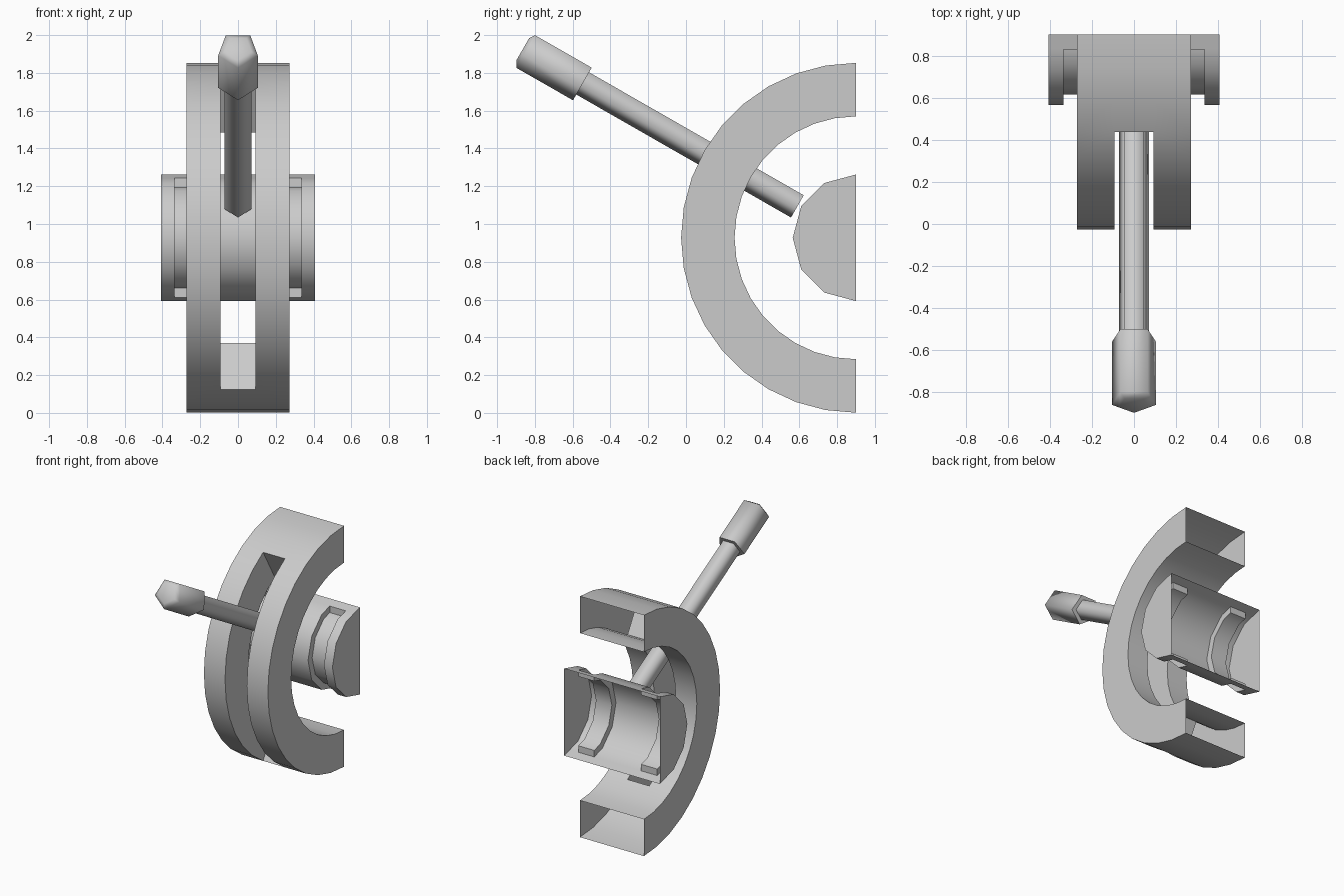
import bpy, bmesh
from math import sin, cos, radians
from mathutils import Vector

if "Cube" in bpy.data.objects:
    bpy.data.objects.remove(bpy.data.objects["Cube"])

CY, CZ = 0.90, 0.927          # shared axis of ring and hub (runs along x)


def finish(name, bm, angle):
    bmesh.ops.remove_doubles(bm, verts=bm.verts, dist=1e-4)
    bmesh.ops.recalc_face_normals(bm, faces=bm.faces)
    me = bpy.data.meshes.new(name)
    bm.to_mesh(me)
    bm.free()
    ob = bpy.data.objects.new(name, me)
    bpy.context.collection.objects.link(ob)
    bpy.ops.object.select_all(action='DESELECT')
    ob.select_set(True)
    bpy.context.view_layer.objects.active = ob
    bpy.ops.object.shade_smooth_by_angle(angle=radians(angle))
    return ob


def poly(bm, pts):
    bm.faces.new([bm.verts.new(p) for p in pts])


def strip(bm, a, b):
    """Quads between two paths with equal point counts."""
    for i in range(len(a) - 1):
        poly(bm, (a[i], a[i + 1], b[i + 1], b[i]))


def arc(x, r, a0, a1, step):
    return [Vector((x, CY + r * cos(radians(a)), CZ + r * sin(radians(a))))
            for a in range(a0, a1 + 1, step)]


# Half ring: hollow at the cut ends, with a slot through its middle
R, r, W, S = 0.926, 0.643, 0.272, 0.0925
bm = bmesh.new()
for s in (-1, 1):
    for rad in (R, r):
        strip(bm, arc(s * S, rad, 90, 270, 10), arc(s * W, rad, 90, 270, 10))
    strip(bm, arc(s * W, R, 90, 270, 10), arc(s * W, r, 90, 270, 10))
    strip(bm, arc(s * S, R, 120, 240, 10), arc(s * S, r, 120, 240, 10))
for a in (90, 240):
    for rad in (R, r):
        strip(bm, arc(-S, rad, a, a + 30, 10), arc(S, rad, a, a + 30, 10))
for a in (120, 240):
    strip(bm, [arc(-S, q, a, a, 1)[0] for q in (R, r)],
          [arc(S, q, a, a, 1)[0] for q in (R, r)])
finish("slotted_half_ring", bm, 30)

# Half hub: open at the back, with a groove near each end
HR, GR, GY = 0.335, 0.285, 0.83


def hub_path(x, rad):
    p = arc(x, rad, 90, 270, 30)
    top = p[0].lerp(p[1], (p[0].y - GY) / (p[0].y - p[1].y))
    low = p[-1].lerp(p[-2], (p[-1].y - GY) / (p[-1].y - p[-2].y))
    return [p[0], top] + p[1:-1] + [low, p[-1]]


G0, G1, HX = 0.20, 0.335, 0.407
bm = bmesh.new()
strip(bm, hub_path(-G0, HR), hub_path(G0, HR))
for s in (-1, 1):
    strip(bm, hub_path(s * G1, HR), hub_path(s * HX, HR))
    poly(bm, hub_path(s * HX, HR))
    a, b = hub_path(s * G0, HR), hub_path(s * G1, HR)
    c, d = hub_path(s * G0, GR), hub_path(s * G1, GR)
    strip(bm, a[:2], b[:2])
    strip(bm, a[-2:], b[-2:])
    strip(bm, c[1:-1], d[1:-1])          # groove floor
    strip(bm, a[1:-1], c[1:-1])          # groove walls
    strip(bm, b[1:-1], d[1:-1])
    for i in (1, -2):                    # groove ends
        poly(bm, (a[i], b[i], d[i], c[i]))
finish("grooved_half_hub", bm, 40)

# Lever: five-sided rod and knob on one tilted axis
T = radians(29.8)
U = Vector((0, -cos(T), sin(T)))
V = Vector((0, sin(T), cos(T)))
TIP = Vector((0, -0.843, 1.922))


def pentagon(t, rad):
    return [TIP + U * t + Vector((1, 0, 0)) * (rad * sin(radians(72 * k)))
            - V * (rad * cos(radians(72 * k))) for k in range(5)]


def prism(name, sections):
    bm = bmesh.new()
    rings = [pentagon(t, rad) for t, rad in sections]
    for a, b in zip(rings, rings[1:]):
        strip(bm, a + a[:1], b + b[:1])
    poly(bm, rings[0])
    poly(bm, rings[-1])
    return finish(name, bm, 80)


prism("lever_rod", [(-1.655, 0.075), (-0.30, 0.075)])
prism("lever_knob", [(-0.345, 0.11), (0, 0.11), (0.02, 0.075)])
